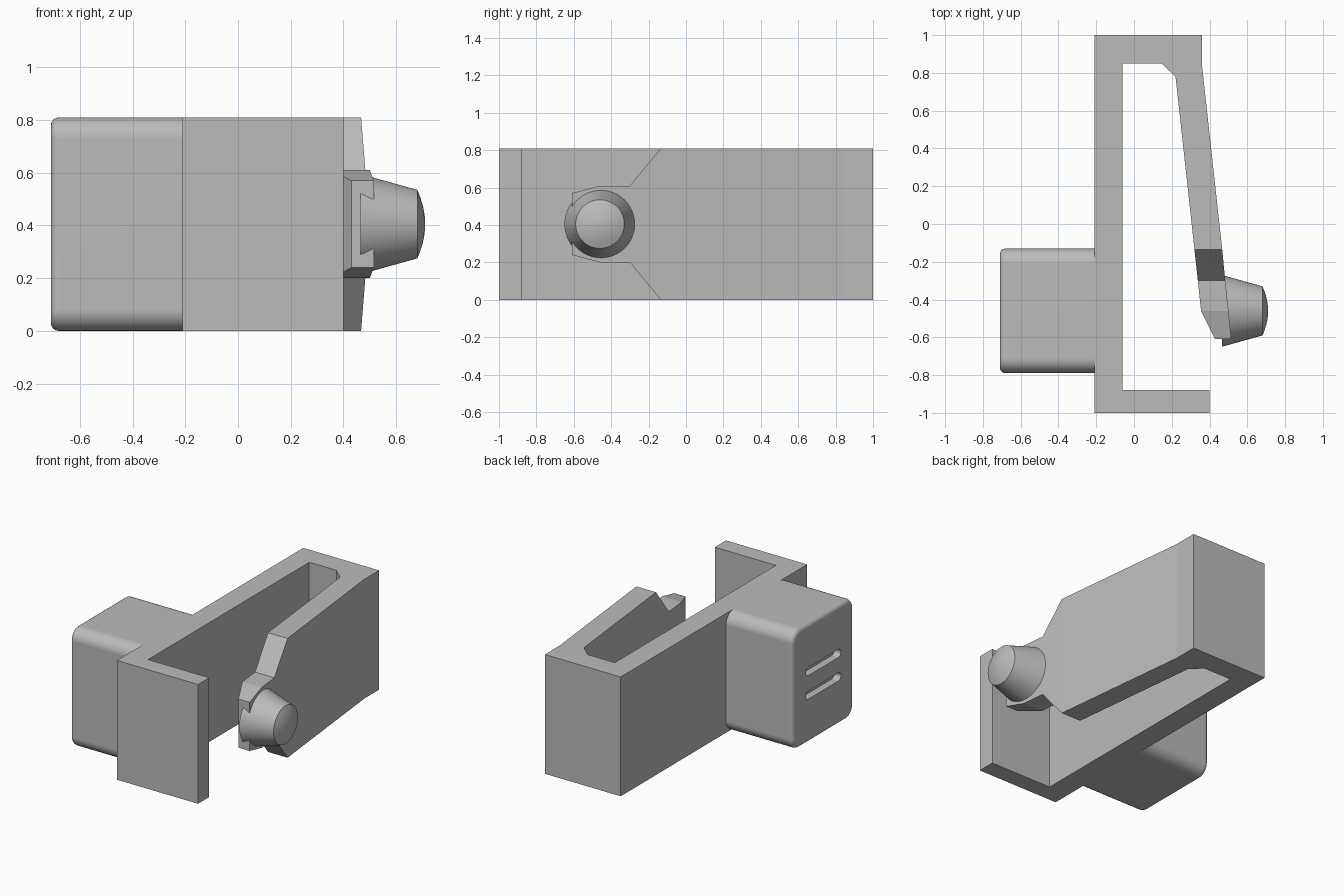
import bpy, bmesh, math
from mathutils import Matrix

if "Cube" in bpy.data.objects:
    bpy.data.objects.remove(bpy.data.objects["Cube"], do_unlink=True)

HEIGHT = 0.81
MID = HEIGHT / 2
KNOB_Y = -0.46

grey = bpy.data.materials.new("plain grey")
grey.use_nodes = True
grey.diffuse_color = (0.5, 0.5, 0.5, 1)
grey.node_tree.nodes["Principled BSDF"].inputs["Base Color"].default_value = (0.5, 0.5, 0.5, 1)


def make_object(name, bm):
    bmesh.ops.recalc_face_normals(bm, faces=bm.faces)
    mesh = bpy.data.meshes.new(name)
    bm.to_mesh(mesh)
    bm.free()
    obj = bpy.data.objects.new(name, mesh)
    bpy.context.collection.objects.link(obj)
    mesh.materials.append(grey)
    return obj


def activate(obj):
    bpy.ops.object.select_all(action='DESELECT')
    obj.select_set(True)
    bpy.context.view_layer.objects.active = obj


def smooth(obj):
    activate(obj)
    bpy.ops.object.shade_smooth_by_angle(angle=math.radians(30))
    mod = obj.modifiers.new("even shading", 'WEIGHTED_NORMAL')
    mod.keep_sharp = True


def extrude_outline(bm, points, vector):
    face = bm.faces.new([bm.verts.new(p) for p in points])
    result = bmesh.ops.extrude_face_region(bm, geom=[face])
    verts = [v for v in result["geom"] if isinstance(v, bmesh.types.BMVert)]
    bmesh.ops.translate(bm, verts=verts, vec=vector)


# Clip frame: spine, end walls and the full-height part of the spring arm
outline = [(-0.21, -1), (0.40, -1), (0.40, -0.88), (-0.06, -0.88),
           (-0.06, 0.85), (0.145, 0.85), (0.22, 0.78), (0.32, -0.135),
           (0.467, -0.135), (0.36, 0.84), (0.36, 1), (-0.21, 1)]
bm = bmesh.new()
extrude_outline(bm, [(x, y, 0) for x, y in outline], (0, 0, HEIGHT))
make_object("clip_frame", bm)

# Narrowed tip of the spring arm: y, inner x, outer x, half height
stations = [(-0.135, 0.32, 0.467, MID), (-0.30, 0.338, 0.483, 0.205),
            (-0.46, 0.355, 0.50, 0.205), (-0.61, 0.43, 0.515, 0.165)]
bm = bmesh.new()
rings = [[bm.verts.new(p) for p in ((a, y, MID - h), (b, y, MID - h),
                                    (b, y, MID + h), (a, y, MID + h))]
         for y, a, b, h in stations]
for near, far in zip(rings, rings[1:]):
    for i in range(4):
        j = (i + 1) % 4
        bm.faces.new((near[i], near[j], far[j], far[i]))
bm.faces.new(rings[0])
bm.faces.new(rings[-1])
make_object("spring_arm_tip", bm)

# Tapered button with a shallow domed end, turned about the x axis
profile = [(0.465, 0), (0.465, 0.19)]
profile += [(0.68 + 0.03 * (1 - (k / 5) ** 2), 0.13 * k / 5) for k in range(5, -1, -1)]
bm = bmesh.new()
verts = [bm.verts.new((x, KNOB_Y + r, MID)) for x, r in profile]
edges = [bm.edges.new(pair) for pair in zip(verts, verts[1:])]
bmesh.ops.spin(bm, geom=verts + edges, cent=(0, KNOB_Y, MID), axis=(1, 0, 0),
               angle=math.tau, steps=64, use_duplicate=False)
bmesh.ops.remove_doubles(bm, verts=bm.verts, dist=0.0005)
smooth(make_object("button", bm))

# Rounded housing on the spine
bm = bmesh.new()
bmesh.ops.create_cube(bm, size=1, matrix=Matrix.Translation((-0.455, KNOB_Y, MID))
                      @ Matrix.Diagonal((0.51, 0.66, HEIGHT, 1)))
long_edges = [e for e in bm.edges if abs(e.verts[0].co.x - e.verts[1].co.x) > 0.1]
bmesh.ops.bevel(bm, geom=long_edges, offset=0.08, segments=8, profile=0.5, affect='EDGES')
rim = [e for e in bm.edges if all(v.co.x < -0.7 for v in e.verts)]
bmesh.ops.bevel(bm, geom=rim, offset=0.03, segments=4, profile=0.5, affect='EDGES')
housing = make_object("housing", bm)

# Two round-ended slots cut into the outer face
bm = bmesh.new()
radius, reach = 0.028, 0.16
for z in (MID - 0.08, MID + 0.08):
    points = []
    for side in (1, -1):
        for k in range(13):
            a = math.pi * k / 12 - math.pi / 2
            points.append((-0.75, KNOB_Y + side * (reach + radius * math.cos(a)),
                           z + side * radius * math.sin(a)))
    extrude_outline(bm, points, (0.09, 0, 0))
cutter = make_object("slot_cutter", bm)
cutter.hide_render = True
cut = housing.modifiers.new("slots", 'BOOLEAN')
cut.operation = 'DIFFERENCE'
cut.solver = 'EXACT'
cut.object = cutter
activate(housing)
bpy.ops.object.modifier_apply(modifier=cut.name)
bpy.data.objects.remove(cutter, do_unlink=True)
smooth(housing)
